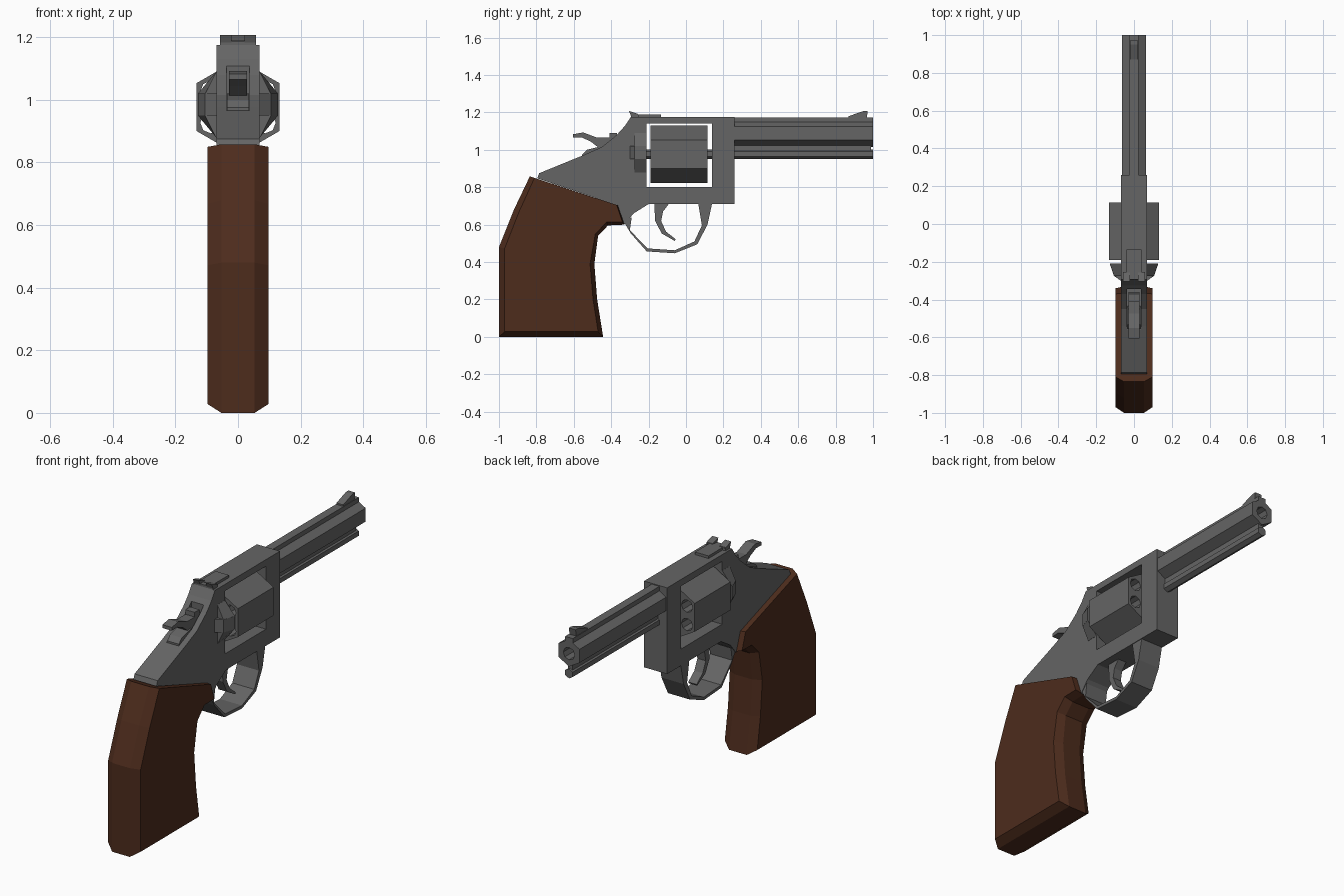
import bpy, bmesh, math

if "Cube" in bpy.data.objects:
    bpy.data.objects.remove(bpy.data.objects["Cube"])

steel = bpy.data.materials.new("steel")
steel.diffuse_color = (0.13, 0.13, 0.13, 1)
steel.use_nodes = True
steel.node_tree.nodes["Principled BSDF"].inputs["Base Color"].default_value = steel.diffuse_color
wood = bpy.data.materials.new("wood")
wood.diffuse_color = (0.075, 0.025, 0.012, 1)
wood.use_nodes = True
wood.node_tree.nodes["Principled BSDF"].inputs["Base Color"].default_value = wood.diffuse_color


def loft(name, rings, mat=steel):
    """Closed solid through rings of matching 3D points."""
    bm = bmesh.new()
    rows = [[bm.verts.new(p) for p in ring] for ring in rings]
    n = len(rows[0])
    bm.faces.new(rows[0])
    bm.faces.new(rows[-1])
    for a, b in zip(rows, rows[1:]):
        for i in range(n):
            j = (i + 1) % n
            bm.faces.new((a[i], a[j], b[j], b[i]))
    bmesh.ops.recalc_face_normals(bm, faces=bm.faces)
    me = bpy.data.meshes.new(name)
    bm.to_mesh(me)
    bm.free()
    me.materials.append(mat)
    ob = bpy.data.objects.new(name, me)
    bpy.context.collection.objects.link(ob)
    return ob


def plate(name, profile, x0, x1):
    """Side profile (y, z) extruded across x."""
    return loft(name, [[(x, y, z) for y, z in profile] for x in (x0, x1)])


def box(name, x0, x1, y0, y1, z0, z1):
    return plate(name, [(y0, z0), (y1, z0), (y1, z1), (y0, z1)], x0, x1)


def rod(name, sides, r, x, z, y0, y1):
    """Regular prism along y with a corner pointing up."""
    a = [2 * math.pi * i / sides for i in range(sides)]
    return loft(name, [[(x + r * math.sin(t), y, z + r * math.cos(t)) for t in a] for y in (y0, y1)])


def cut(ob, cutters):
    for c in cutters:
        m = ob.modifiers.new("cut", 'BOOLEAN')
        m.operation, m.solver, m.object = 'DIFFERENCE', 'EXACT', c
    dg = bpy.context.evaluated_depsgraph_get()
    me = bpy.data.meshes.new_from_object(ob.evaluated_get(dg))
    ob.modifiers.clear()
    ob.data = me
    for c in cutters:
        bpy.data.objects.remove(c)


AXIS = 0.977   # cylinder axis height
BORE = 1.085   # barrel axis height

# Frame with cylinder window and hammer slot
frame = plate("frame", [
    (.26, .71), (.26, 1.176), (-.295, 1.176), (-.325, 1.13), (-.37, 1.08), (-.45, 1.015),
    (-.54, .975), (-.785, .875), (-.795, .848), (-.365, .703), (-.33, .60),
    (-.28, .66), (-.20, .71)], -.069, .069)
cut(frame, [box("window_cutter", -.2, .2, -.21, .14, .80, 1.14),
            box("slot_cutter", -.037, .037, -.56, -.345, .965, 1.3)])

# Trigger guard and trigger
plate("trigger_guard", [
    (.14, .715), (.115, .60), (.06, .495), (-.06, .447), (-.21, .457), (-.295, .553), (-.335, .62),
    (-.29, .64), (-.30, .57), (-.205, .473), (-.06, .463), (.045, .51), (.085, .596), (.065, .715)],
    -.066, .066)
plate("trigger", [
    (-.17, .72), (-.165, .62), (-.13, .553), (-.06, .513), (-.055, .522), (-.107, .563),
    (-.133, .62), (-.123, .67), (-.085, .72)], -.025, .025)

# Six-sided cylinder with through chambers
cyl = rod("cylinder", 6, .153, 0, AXIS, -.19, .115)
cut(cyl, [rod("chamber_cutter", 8, .034, .1 * math.sin(i * math.pi / 3),
              AXIS + .1 * math.cos(i * math.pi / 3), -.3, .3) for i in range(6)])
rod("cylinder_axle", 6, .026, 0, AXIS, -.22, -.185)

# Recoil shields and thumb pieces on both sides
for s, side in ((-1, "left"), (1, "right")):
    def ring(y, w):
        pts = [(.06, 1.09), (.07, 1.09), (w, 1.02), (w, .95), (.07, .88), (.06, .88)]
        return [(s * x, y, z) for x, z in pts]
    loft(side + "_recoil_shield", [ring(-.21, .128), ring(-.275, .105)])
    loft(side + "_shield_tail", [[(s * x, y, z) for x, y in
         ((.05, -.22), (.128, -.212), (.106, -.275), (.07, -.30), (.05, -.30))] for z in (.95, 1.02)])

# Barrel, top rib, ejector rod and web
barrel = rod("barrel", 6, .073, 0, BORE + .003, .25, 1)
cut(barrel, [rod("bore_cutter", 8, .034, 0, BORE, .27, 1.1)])
box("barrel_rib", -.023, .023, .25, 1, 1.135, 1.172)
rod("ejector_rod", 6, .026, 0, AXIS, .11, 1)
box("barrel_web", -.014, .014, .25, .99, .99, 1.035)

# Sights
plate("front_sight", [(.87, 1.165), (.87, 1.18), (.95, 1.208), (.972, 1.208), (.965, 1.165)], -.02, .02)
box("rear_sight_base", -.04, .04, -.27, -.135, 1.17, 1.19)
box("rear_sight_bridge", -.057, .057, -.295, -.255, 1.17, 1.188)
for s in (-1, 1):
    x0, x1 = sorted((s * .02, s * .057))
    plate("rear_sight_leaf", [(-.29, 1.17), (-.255, 1.17), (-.258, 1.193), (-.305, 1.208)], x0, x1)

# Hammer with spur, and the lower hammer block
plate("hammer", [
    (-.36, .96), (-.36, 1.06), (-.37, 1.09), (-.41, 1.09), (-.41, 1.065), (-.475, 1.065), (-.55, 1.093),
    (-.605, 1.083), (-.605, 1.065), (-.56, 1.067), (-.51, 1.045), (-.465, 1.01), (-.45, .96)], -.028, .028)
plate("hammer_block", [(-.555, .955), (-.555, .975), (-.53, 1.0), (-.45, 1.02), (-.43, .955)], -.035, .035)

# Wooden grip with chamfered edges
outer = [(-.835, .858), (-.365, .703), (-.33, .60), (-.417, .596), (-.47, .54), (-.49, .39),
         (-.475, .20), (-.443, 0), (-1, 0), (-1, .48), (-.92, .68)]
inner = [(-.81, .85), (-.37, .705), (-.34, .615), (-.425, .613), (-.485, .55), (-.513, .39),
         (-.497, .20), (-.47, .028), (-.97, .028), (-.97, .472), (-.893, .668)]
loft("grip", [[(x, y, z) for y, z in p] for x, p in
              ((-.097, inner), (-.053, outer), (.053, outer), (.097, inner))], wood)
